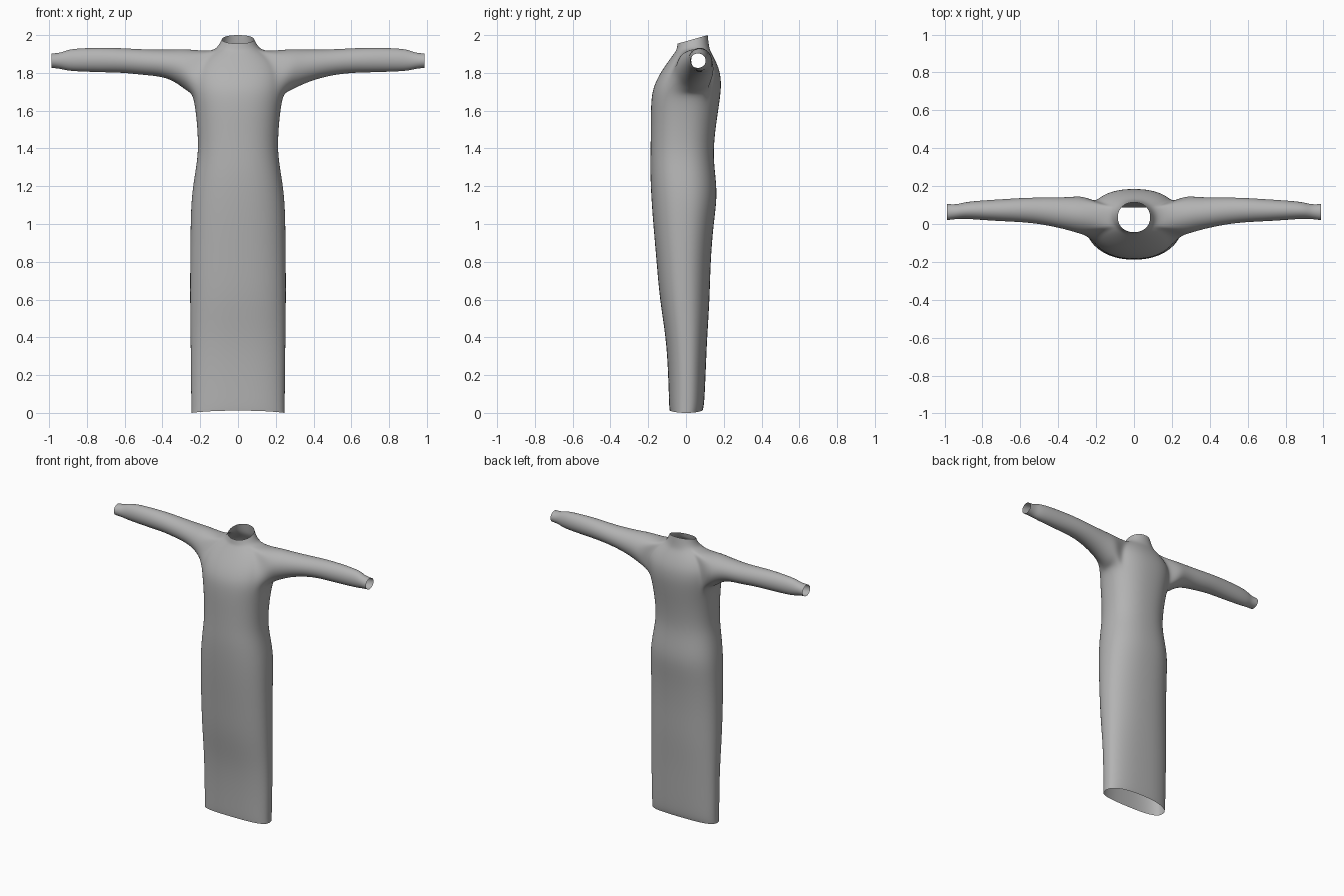
import bpy, bmesh, math

SEG = 32      # columns around the body
HALF = 3      # armhole half width in columns

# Body rings: (z front, z back, half width, y front, y back, squareness)
BODY = [
    (0.00, 0.00, 0.248, -0.087, 0.088, 2.5),
    (0.04, 0.04, 0.248, -0.090, 0.097, 2.5),
    (0.20, 0.20, 0.250, -0.094, 0.104, 2.4),
    (0.40, 0.40, 0.252, -0.106, 0.112, 2.4),
    (0.60, 0.60, 0.255, -0.140, 0.126, 2.3),
    (0.80, 0.80, 0.254, -0.156, 0.130, 2.3),
    (1.00, 1.00, 0.252, -0.174, 0.146, 2.3),
    (1.15, 1.15, 0.247, -0.185, 0.168, 2.3),
    (1.28, 1.28, 0.226, -0.190, 0.153, 2.3),
    (1.38, 1.38, 0.211, -0.188, 0.145, 2.3),
    (1.50, 1.50, 0.215, -0.187, 0.156, 2.3),
    (1.60, 1.60, 0.225, -0.187, 0.171, 2.3),
    (1.69, 1.69, 0.240, -0.182, 0.184, 2.3),   # armhole bottom
    (1.75, 1.75, 0.245, -0.163, 0.187, 2.3),
    (1.81, 1.81, 0.238, -0.130, 0.180, 2.3),
    (1.87, 1.87, 0.205, -0.088, 0.155, 2.2),
    (1.912, 1.912, 0.150, -0.056, 0.130, 2.1),  # shoulder line
    (1.925, 1.940, 0.108, -0.050, 0.122, 2.1),
    (1.955, 2.000, 0.086, -0.044, 0.115, 2.1),  # neck opening
]
ARM_LO, ARM_HI = 12, 16

# Sleeve rings: (x, z low, z high, y front, y back)
SLEEVE = [
    (0.27, 1.702, 1.928, -0.058, 0.150),
    (0.33, 1.733, 1.925, -0.038, 0.144),
    (0.40, 1.762, 1.924, -0.020, 0.141),
    (0.50, 1.788, 1.925, 0.000, 0.141),
    (0.60, 1.800, 1.931, 0.010, 0.138),
    (0.70, 1.802, 1.935, 0.014, 0.131),
    (0.82, 1.806, 1.932, 0.022, 0.124),
    (0.90, 1.810, 1.925, 0.028, 0.115),
    (0.935, 1.821, 1.907, 0.026, 0.103),
    (0.987, 1.826, 1.903, 0.020, 0.106),
]


def spow(v, n):
    return math.copysign(abs(v) ** (2 / n), v)


bm = bmesh.new()

# Body tube from hem to neck
rings = []
for zf, zb, w, yf, yb, n in BODY:
    ring = []
    for i in range(SEG):
        a = 2 * math.pi * i / SEG
        t = (1 + spow(math.sin(a), n)) / 2
        z = zf + (zb - zf) * t
        if zf == 0:
            z += 0.012 * math.sin(a) ** 2          # hem rises at front and back
        ring.append(bm.verts.new((w * spow(math.cos(a), n), yf + (yb - yf) * t, z)))
    rings.append(ring)


def in_armhole(row, col):
    side = min((col - c) % SEG for c in (-HALF, SEG // 2 - HALF))
    return ARM_LO <= row < ARM_HI and side < 2 * HALF


for r in range(len(rings) - 1):
    for c in range(SEG):
        if not in_armhole(r, c):
            d = (c + 1) % SEG
            bm.faces.new((rings[r][c], rings[r][d], rings[r + 1][d], rings[r + 1][c]))


# Sleeves grown from the armhole edges
def armhole_loop(side):
    """Edge loop from bottom centre, over the front, top and back."""
    mid = 0 if side > 0 else SEG // 2
    path = [(ARM_LO, -k) for k in range(HALF)]
    path += [(r, -HALF) for r in range(ARM_LO, ARM_HI)]
    path += [(ARM_HI, k) for k in range(-HALF, HALF)]
    path += [(r, HALF) for r in range(ARM_HI, ARM_LO, -1)]
    path += [(ARM_LO, k) for k in range(HALF, 0, -1)]
    return [rings[r][(mid + side * k) % SEG] for r, k in path]


for side in (1, -1):
    prev = armhole_loop(side)
    count = len(prev)
    for x, z0, z1, y0, y1 in SLEEVE:
        if side < 0 and 0.3 < x < 0.45:
            z0 += 0.018                             # softer fold under one arm
        ring = []
        for i in range(count):
            a = 2 * math.pi * i / count
            ring.append(bm.verts.new((side * x,
                                      (y0 + y1) / 2 - (y1 - y0) / 2 * math.sin(a),
                                      (z0 + z1) / 2 - (z1 - z0) / 2 * math.cos(a))))
        for i in range(count):
            j = (i + 1) % count
            bm.faces.new((prev[i], prev[j], ring[j], ring[i]))
        prev = ring

bmesh.ops.recalc_face_normals(bm, faces=bm.faces[:])
for f in bm.faces:
    f.smooth = True

mesh = bpy.data.meshes.new("dress")
bm.to_mesh(mesh)
bm.free()
dress = bpy.data.objects.new("dress", mesh)
bpy.context.collection.objects.link(dress)

# Plain grey cloth
cloth = bpy.data.materials.new("grey_cloth")
cloth.diffuse_color = (0.45, 0.45, 0.45, 1)
mesh.materials.append(cloth)

# Rounded cloth surface
sub = dress.modifiers.new("rounding", 'SUBSURF')
sub.levels = sub.render_levels = 2
